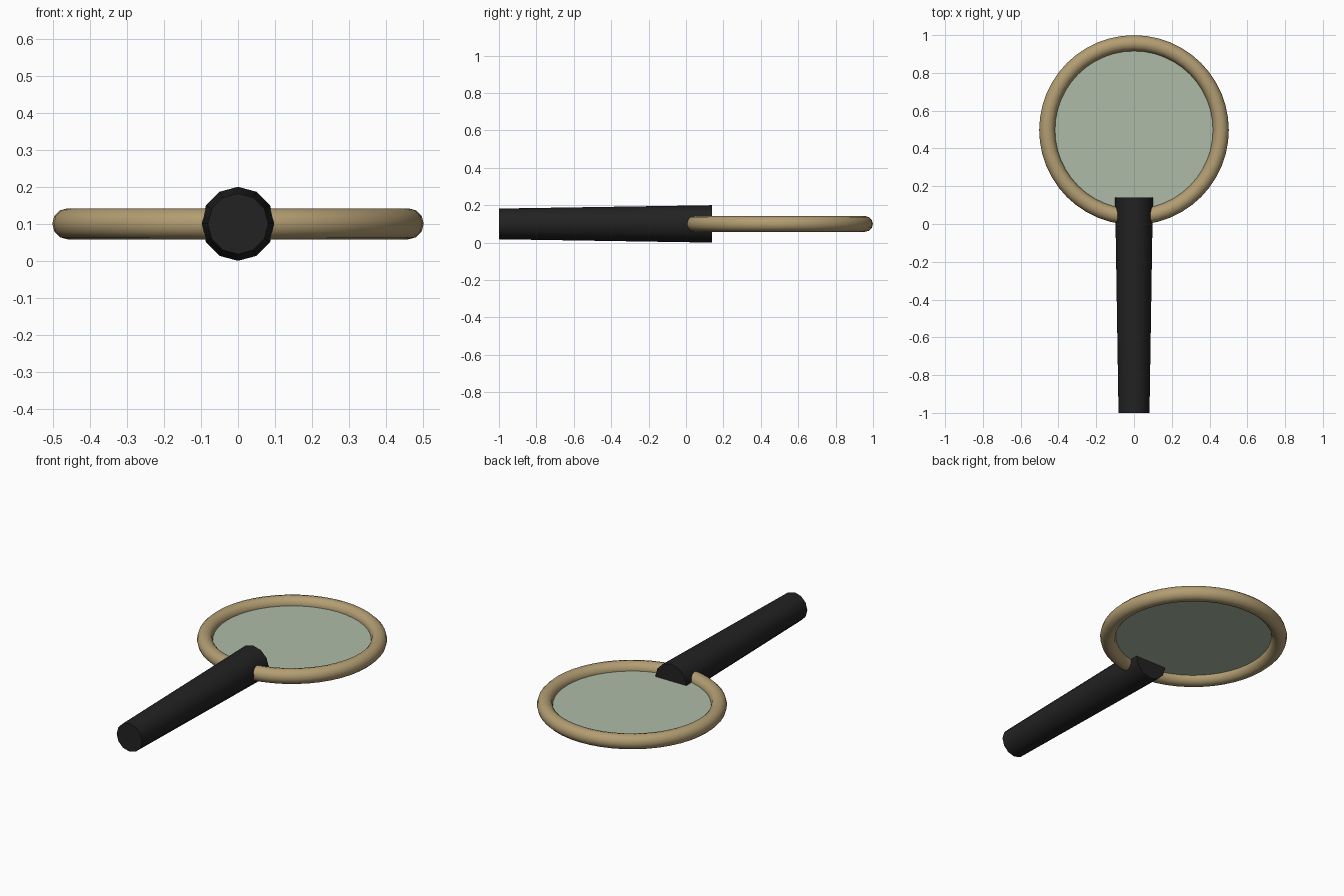
import bpy
import math

cube = bpy.data.objects.get("Cube")
if cube:
    bpy.data.objects.remove(cube, do_unlink=True)

MID_Z = 0.1        # height of the shared centre plane
LENS_Y = 0.4975    # centre of the lens and its ring


def material(name, rgb):
    mat = bpy.data.materials.new(name)
    mat.use_nodes = True
    color = (*rgb, 1.0)
    mat.diffuse_color = color
    mat.node_tree.nodes["Principled BSDF"].inputs["Base Color"].default_value = color
    return mat


def finish(name, mat):
    obj = bpy.context.object
    obj.name = name
    obj.data.name = name
    obj.data.materials.append(mat)
    bpy.ops.object.shade_smooth_by_angle(angle=math.radians(40))
    return obj


brass = material("brass", (0.45, 0.34, 0.17))
black = material("black", (0.016, 0.016, 0.016))
glass = material("pale green glass", (0.42, 0.50, 0.39))

# Round ring holding the lens
bpy.ops.mesh.primitive_torus_add(
    major_radius=0.46, minor_radius=0.042, major_segments=48, minor_segments=12,
    location=(0, LENS_Y, MID_Z))
finish("ring", brass)

# Flat lens, its rim hidden inside the ring
bpy.ops.mesh.primitive_circle_add(
    radius=0.45, vertices=48, fill_type='NGON', location=(0, LENS_Y, MID_Z))
finish("lens", glass)

# Twelve-sided handle, widening towards the ring
back, front = 0.14, -1.0
bpy.ops.mesh.primitive_cone_add(
    vertices=12, radius1=0.1, radius2=0.082, depth=back - front,
    location=(0, (back + front) / 2, MID_Z), rotation=(math.pi / 2, 0, 0))
finish("handle", black)
